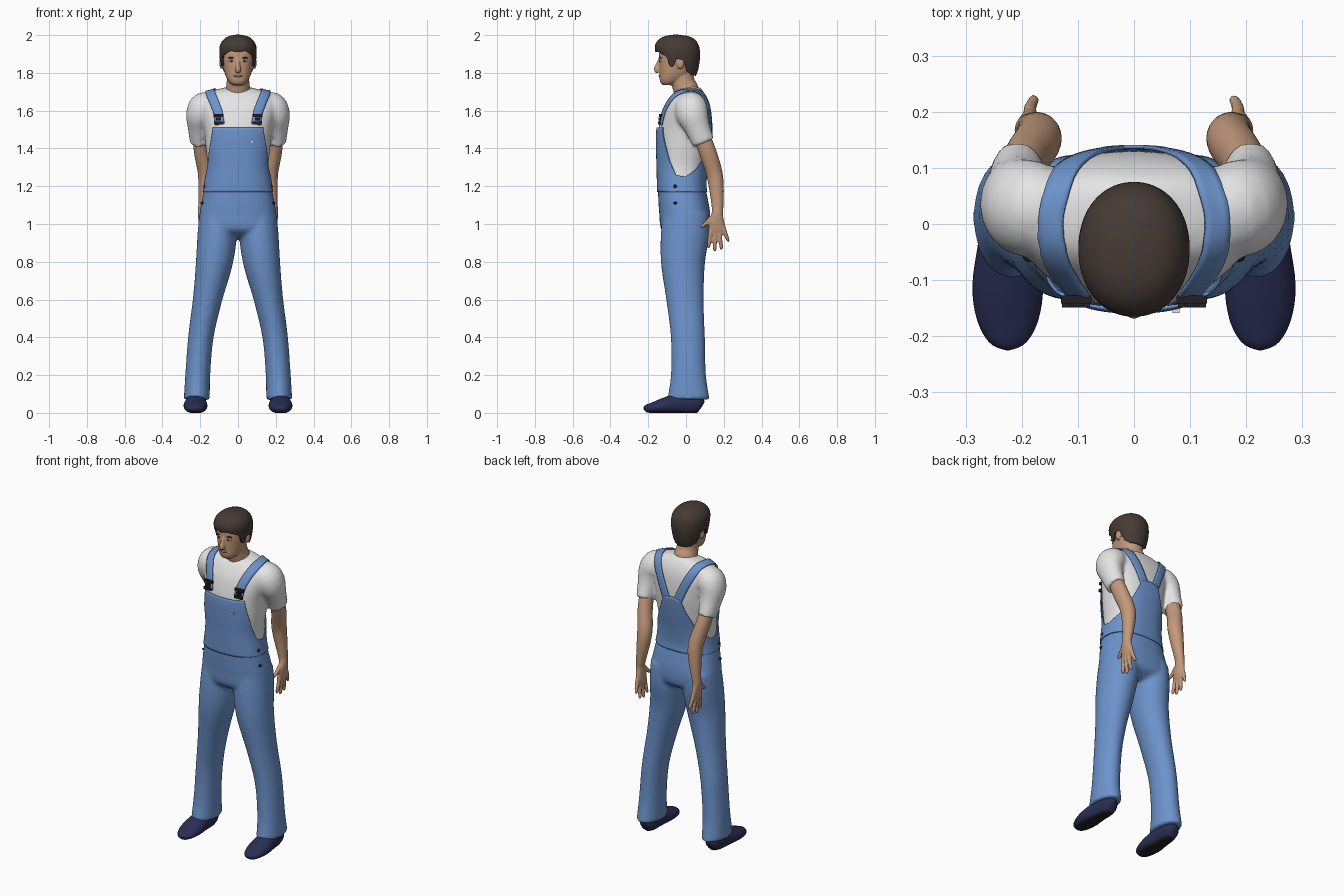
import bpy, bmesh, math
from mathutils import Vector
from mathutils.bvhtree import BVHTree

cube = bpy.data.objects.get("Cube")
if cube:
    bpy.data.objects.remove(cube)


def material(name, *rgb):
    m = bpy.data.materials.new(name)
    m.use_nodes = True
    m.diffuse_color = (*rgb, 1)
    m.node_tree.nodes["Principled BSDF"].inputs["Base Color"].default_value = (*rgb, 1)
    return m


DENIM = material("denim blue", .15, .29, .6)
WHITE = material("shirt white", .78, .78, .78)
SKIN = material("skin", .55, .32, .2)
HAIR = material("dark brown hair", .06, .043, .034)
NAVY = material("navy shoe", .022, .028, .09)
BLACK = material("black", .015, .015, .018)
LIPS = material("lips", .4, .19, .14)
SIDES = (("left", 1), ("right", -1))


def add(name, verts, faces, mat):
    me = bpy.data.meshes.new(name)
    me.from_pydata(verts, [], faces)
    bm = bmesh.new()
    bm.from_mesh(me)
    bmesh.ops.recalc_face_normals(bm, faces=bm.faces)
    bm.to_mesh(me)
    bm.free()
    me.materials.append(mat)
    me.shade_smooth()
    ob = bpy.data.objects.new(name, me)
    bpy.context.collection.objects.link(ob)
    return ob


def loft(name, rings, mat, bottom=True, top=True):
    n = len(rings[0])
    faces = [(j * n + i, j * n + (i + 1) % n, (j + 1) * n + (i + 1) % n, (j + 1) * n + i)
             for j in range(len(rings) - 1) for i in range(n)]
    if bottom:
        faces.append(range(n))
    if top:
        faces.append(range((len(rings) - 1) * n, len(rings) * n))
    return add(name, [p for r in rings for p in r], faces, mat)


def spline(pts, n=4):
    out = []
    for i in range(len(pts) - 1):
        quad = (pts[max(i - 1, 0)], pts[i], pts[i + 1], pts[min(i + 2, len(pts) - 1)])
        for k in range(n):
            f = k / n
            out.append(tuple(b + f * ((c - a) + f * ((2 * a - 5 * b + 4 * c - d) + f * (3 * (b - c) + d - a))) / 2
                             for a, b, c, d in zip(*quad)))
    return out + [tuple(pts[-1])]


def lerp(table, key):
    for a, b in zip(table, table[1:]):
        if key <= b[0]:
            break
    f = min(max((key - a[0]) / (b[0] - a[0]), 0), 1)
    return [p + (q - p) * f for p, q in zip(a[1:], b[1:])]


def stack(name, table, lo, hi, mat, p=2.2, off=0, cols=72, rows=30, **caps):
    """Upright body of rows (z, half width, front y, back y); lo and hi may be tables by angle."""
    table = spline(table)
    rings = []
    for j in range(rows + 1):
        ring = []
        for i in range(cols):
            t = 2 * math.pi * i / cols
            deg = math.degrees(min(t, 2 * math.pi - t))
            z0, z1 = (lerp(e, deg)[0] if isinstance(e, list) else e for e in (lo, hi))
            z = z0 + (z1 - z0) * j / rows
            w, yf, yb = lerp(table, z)
            s, c = (math.copysign(abs(v) ** (2 / p), v) for v in (math.sin(t), math.cos(t)))
            ring.append(((w + off) * s, (yf + yb) / 2 - ((yb - yf) / 2 + off) * c, z))
        rings.append(ring)
    return loft(name, rings, mat, **caps)


def tube(name, pts, mat, side=1, n=24):
    """Limb along points (x, y, z, radius across, radius front to back)."""
    pts = spline(pts)
    pos = [Vector((side * q[0], q[1], q[2])) for q in pts]
    rings = []
    for k, q in enumerate(pts):
        t = (pos[min(k + 1, len(pos) - 1)] - pos[max(k - 1, 0)]).normalized()
        u = Vector((1, 0, 0))
        u = (u - t * u.dot(t)).normalized()
        v = t.cross(u)
        ru, rv = max(q[3], .001), max(q[4], .001)
        rings.append([pos[k] + u * ru * math.cos(a) + v * rv * math.sin(a)
                      for a in (2 * math.pi * i / n for i in range(n))])
    return loft(name, rings, mat)


def ball(name, loc, size, mat):
    bm = bmesh.new()
    bmesh.ops.create_uvsphere(bm, u_segments=16, v_segments=10, radius=1)
    verts = [[c + s * k for c, s, k in zip(loc, size, v.co)] for v in bm.verts]
    faces = [[v.index for v in f.verts] for f in bm.faces]
    bm.free()
    return add(name, verts, faces, mat)


def bar(name, loc, size, mat):
    bm = bmesh.new()
    bmesh.ops.create_cube(bm, size=1)
    verts = [[c + s * k for c, s, k in zip(loc, size, v.co)] for v in bm.verts]
    faces = [[v.index for v in f.verts] for f in bm.faces]
    bm.free()
    add(name, verts, faces, mat).data.shade_flat()


def union(name, parts, voxel, smooth):
    """Merge overlapping closed parts into one smooth skin."""
    bm = bmesh.new()
    mat = parts[0].data.materials[0]
    for ob in parts:
        bm.from_mesh(ob.data)
        bpy.data.objects.remove(ob)
    me = bpy.data.meshes.new(name)
    bm.to_mesh(me)
    bm.free()
    me.materials.append(mat)
    ob = bpy.data.objects.new(name, me)
    bpy.context.collection.objects.link(ob)
    r = ob.modifiers.new("merge", "REMESH")
    r.mode, r.voxel_size, r.use_smooth_shade = "VOXEL", voxel, True
    s = ob.modifiers.new("soften", "SMOOTH")
    s.iterations, s.factor = smooth, .5
    return ob


def bvh(ob):
    bpy.context.view_layer.update()
    return BVHTree.FromObject(ob, bpy.context.evaluated_depsgraph_get())


TORSO = [(.93, .14, -.07, .06), (.97, .2, -.125, .115), (1.05, .198, -.135, .122), (1.12, .186, -.14, .112),
         (1.2, .171, -.143, .098), (1.3, .16, -.145, .105), (1.4, .17, -.148, .12), (1.5, .18, -.146, .13),
         (1.6, .205, -.122, .125), (1.65, .205, -.098, .115), (1.68, .185, -.078, .103), (1.7, .15, -.06, .092),
         (1.715, .1, -.035, .082), (1.725, .06, 0, .07)]

# Trousers: hips and flared legs
LEG = [(.108, 0, 1.06, .095, .12), (.11, -.005, .95, .104, .128), (.125, -.016, .8, .098, .117),
       (.162, -.005, .6, .077, .099), (.197, .01, .4, .067, .09), (.213, .013, .2, .066, .093),
       (.218, .013, .07, .069, .113)]
parts = [stack("hips", TORSO, .93, 1.24, DENIM, 2.4, .006)]
parts += [tube("leg", LEG, DENIM, s, 40) for _, s in SIDES]
trousers = union("trousers", parts, .011, 5)

# Bib: shell whose top edge dips at the sides and peaks at the back
EDGE = [(0, 1.51), (40, 1.512), (50, 1.43), (65, 1.33), (80, 1.26), (95, 1.25), (120, 1.29), (140, 1.35),
        (155, 1.42), (167, 1.5), (180, 1.51)]
bib = stack("bib", TORSO, 1.17, EDGE, DENIM, 2.4, .008, 144, bottom=False, top=False)
bib.modifiers.new("cloth", "SOLIDIFY").thickness = .006
bib.modifiers["cloth"].offset = 0

# Shirt with short sleeves
SLEEVE = [(.12, .02, 1.625, .06, .07), (.175, .025, 1.618, .082, .085), (.202, .035, 1.575, .074, .084),
          (.208, .06, 1.51, .058, .068), (.207, .093, 1.43, .047, .06)]
parts = [stack("chest", TORSO, 1.16, 1.725, WHITE, 2.4, rows=40)]
parts += [tube("sleeve", SLEEVE, WHITE, s, 32) for _, s in SIDES]
shirt = union("shirt", parts, .01, 4)

# Arms swept back, with open hands
ARM = [(.206, .07, 1.5, .038, .045), (.193, .115, 1.38, .04, .046), (.172, .147, 1.28, .042, .044),
       (.172, .16, 1.2, .038, .04), (.185, .167, 1.09, .026, .031), (.19, .165, 1.05, .023, .031),
       (.188, .162, 1.01, .02, .042), (.184, .166, .965, .016, .044), (.182, .168, .94, .007, .034)]
FINGERS = [(.132, .98, .12, .872), (.154, .97, .152, .855), (.176, .97, .187, .864), (.198, .985, .222, .905),
           (.135, 1.035, .082, .975)]
for side, s in SIDES:
    parts = [tube("arm", ARM, SKIN, s)]
    for y, z, ty, tz in FINGERS:
        parts.append(tube("finger", [(.186, y, z, .012, .012), (.184, (y + ty) / 2, (z + tz) / 2, .011, .011),
                                     (.178, ty, tz + .01, .009, .009), (.177, ty, tz, .003, .003)], SKIN, s, 12))
    union(side + "_arm", parts, .005, 3)

# Head, neck, nose and ears
HEAD = [(1.735, .028, -.122, -.07), (1.747, .044, -.134, -.04), (1.77, .059, -.14, 0), (1.8, .071, -.14, .03),
        (1.84, .08, -.142, .05), (1.88, .085, -.143, .055), (1.92, .085, -.14, .055), (1.96, .068, -.115, .035),
        (1.985, .035, -.08, 0)]
parts = [stack("skull", HEAD, 1.735, 1.985, SKIN),
         tube("neck", [(0, .015, 1.62, .075, .07), (0, .003, 1.7, .068, .068), (0, -.015, 1.75, .06, .062),
                       (0, -.025, 1.82, .06, .06)], SKIN),
         tube("nose", [(0, -.138, 1.88, .008, .006), (0, -.146, 1.85, .009, .011), (0, -.153, 1.82, .015, .017),
                       (0, -.147, 1.803, .012, .012)], SKIN)]
parts += [ball("ear", (s * .087, -.03, 1.852), (.012, .02, .032), SKIN) for _, s in SIDES]
union("head", parts, .005, 2)

# Face details
ball("mouth", (0, -.139, 1.784), (.024, .006, .006), LIPS)
for side, s in SIDES:
    ball(side + "_eye", (s * .033, -.132, 1.863), (.014, .008, .006), WHITE)
    ball(side + "_iris", (s * .033, -.137, 1.863), (.006, .005, .006), BLACK)
    ball(side + "_eyebrow", (s * .034, -.135, 1.88), (.02, .008, .004), HAIR)

# Hair: cap with fringe, sideburns and nape
CAP = [(1.78, .066, -.1, .045), (1.82, .082, -.14, .06), (1.86, .09, -.147, .067), (1.9, .094, -.155, .07),
       (1.94, .092, -.16, .064), (1.97, .076, -.144, .046), (1.99, .047, -.11, .012), (1.998, .005, -.06, -.05)]
HAIRLINE = [(0, 1.91), (20, 1.918), (40, 1.905), (58, 1.89), (66, 1.835), (78, 1.835), (84, 1.875), (104, 1.87),
            (115, 1.81), (135, 1.79), (180, 1.785)]
hair = stack("hair", CAP, HAIRLINE, 1.998, HAIR, 2.1, bottom=False)
hair.modifiers.new("thickness", "SOLIDIFY").thickness = .01
hair.modifiers["thickness"].offset = 0

# Shoulder straps laid on the shirt, and their buckles
cloth = bvh(shirt)
STRAP = [(.1, -.15, 1.53), (.115, -.13, 1.61), (.145, -.07, 1.69), (.155, 0, 1.72), (.135, .07, 1.7),
         (.09, .13, 1.61), (.03, .15, 1.47)]
for side, s in SIDES:
    path = [Vector((s * x, y, z)) for x, y, z in spline(STRAP, 6)]
    verts = []
    for k, q in enumerate(path):
        hit, normal = cloth.find_nearest(q)[:2]
        along = path[min(k + 1, len(path) - 1)] - path[max(k - 1, 0)]
        across = along.cross(normal).normalized()
        for w in (-.024, -.012, 0, .012, .024):
            p, m = cloth.find_nearest(hit + across * w)[:2]
            verts.append(p + m * .007)
    faces = [(a, a + 1, a + 6, a + 5) for k in range(len(path) - 1) for a in range(k * 5, k * 5 + 4)]
    strap = add(side + "_strap", verts, faces, DENIM)
    strap.modifiers.new("cloth", "SOLIDIFY").thickness = .007
    strap.modifiers["cloth"].offset = 0
    for part, z, w in (("top", 1.575, .055), ("stem", 1.555, .026), ("clasp", 1.535, .05)):
        y = cloth.find_nearest(Vector((s * .103, -.17, z)))[0].y
        bar(f"{side}_buckle_{part}", (s * .103, y - .012, z), (w, .014, .016), BLACK)

# Hip buttons and bib tag
denim = bvh(trousers)
for side, s in SIDES:
    for k, z in enumerate((1.21, 1.12)):
        spot = denim.find_nearest(Vector((s * .25, -.075, z)))[0]
        ball(f"{side}_button_{k + 1}", spot, (.011, .011, .011 - k * .004), BLACK)
bar("bib_tag", (.075, -.155, 1.435), (.012, .008, .008), WHITE)

# Shoes with dark soles
SHOE = [(.225, -.222, .018, .008, .008), (.225, -.21, .022, .034, .02), (.225, -.17, .028, .055, .03),
        (.225, -.11, .038, .063, .044), (.223, -.03, .05, .054, .058), (.22, .04, .05, .047, .058),
        (.22, .075, .04, .035, .042), (.22, .085, .035, .01, .02)]
for side, s in SIDES:
    shoe = tube(side + "_shoe", SHOE, NAVY, s, 32)
    shoe.data.materials.append(BLACK)
    for v in shoe.data.vertices:
        v.co.z = max(v.co.z, 0)
    for f in shoe.data.polygons:
        f.material_index = int(f.center.z < .008)
